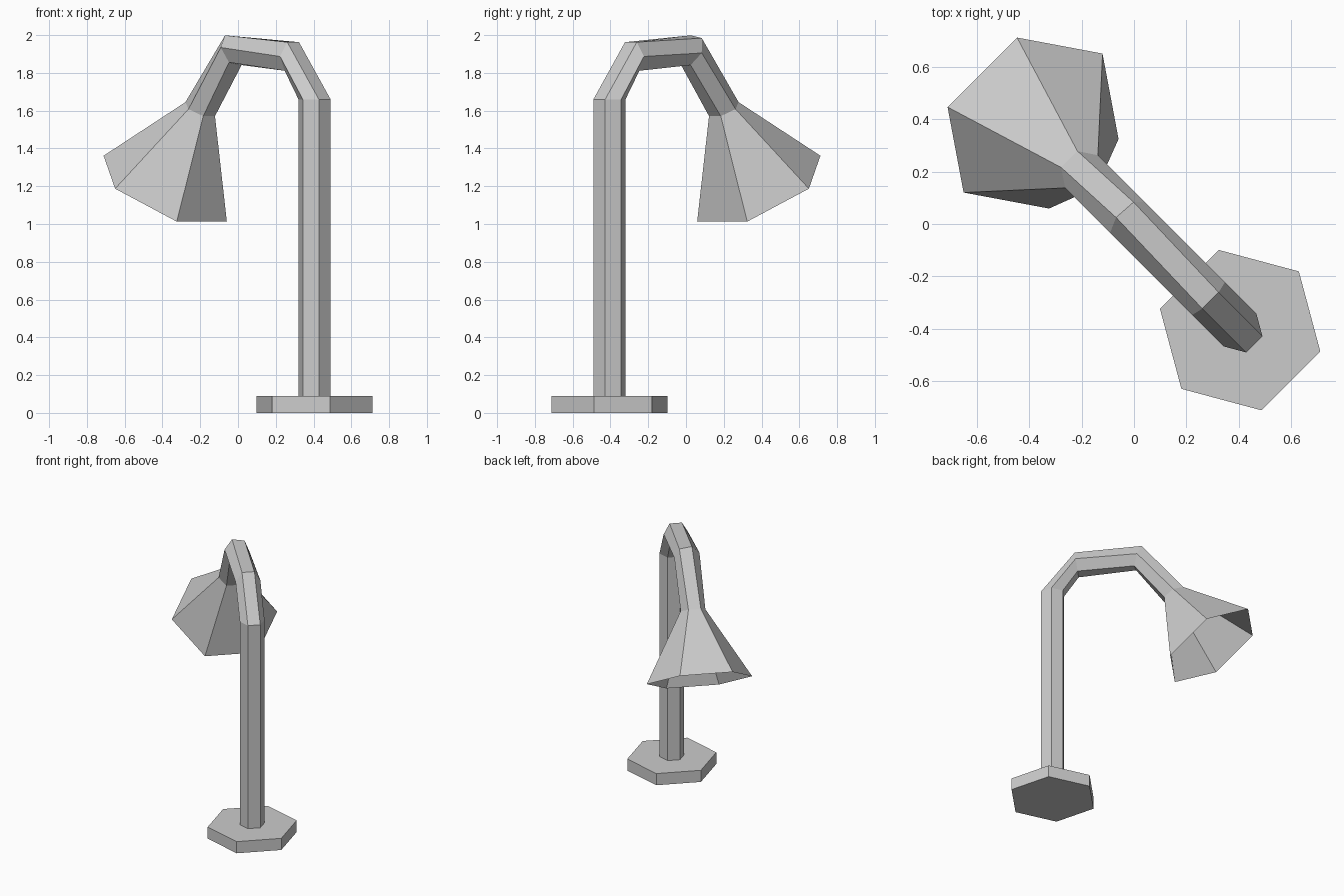
import bpy, bmesh
from math import cos, sin, radians, sqrt
from mathutils import Vector

if "Cube" in bpy.data.objects:
    bpy.data.objects.remove(bpy.data.objects["Cube"])

# The lamp bends in one diagonal plane: u runs from pole to shade, s sideways
U = Vector((-1, 1, 0)) / sqrt(2)
S = Vector((1, 1, 0)) / sqrt(2)
Z = Vector((0, 0, 1))


def hex_ring(u, z, out, r, roll=0):
    """Six points around (u, z); out is the outer side's direction in the plane."""
    e = (U * out[0] + Z * out[1]).normalized()
    angles = [radians(60 * k + roll) for k in range(6)]
    return [U * u + Z * z + S * r * cos(a) + e * r * sin(a) for a in angles]


def loft(name, rings, caps):
    bm = bmesh.new()
    loops = [[bm.verts.new(p) for p in ring] for ring in rings]
    for a, b in zip(loops, loops[1:]):
        for i in range(6):
            j = (i + 1) % 6
            bm.faces.new((a[i], a[j], b[j], b[i]))
    if caps:
        bm.faces.new(loops[0])
        bm.faces.new(loops[-1])
    bmesh.ops.recalc_face_normals(bm, faces=bm.faces)
    mesh = bpy.data.meshes.new(name)
    bm.to_mesh(mesh)
    bm.free()
    obj = bpy.data.objects.new(name, mesh)
    bpy.context.collection.objects.link(obj)


FOOT = -0.573
neck = hex_ring(0.283, 1.608, (0.135, 0.075), 0.088)

# Hexagonal foot plate
loft("base", [hex_ring(FOOT, z, (-1, 0), 0.317) for z in (0, 0.09)], True)

# Pole bending over into the arm
loft("pole_and_arm", [
    hex_ring(FOOT, 0.09, (-1, 0), 0.088),
    hex_ring(FOOT, 1.66, (-1, 0), 0.088),
    hex_ring(-0.403, 1.887, (-0.02, 0.153), 0.088),
    hex_ring(0.035, 1.92, (0.058, 0.147), 0.09, -10),
    neck,
], True)

# Open flared shade
loft("shade", [neck, hex_ring(0.545, 1.187, (0.55, 0.35), 0.375)], False)
